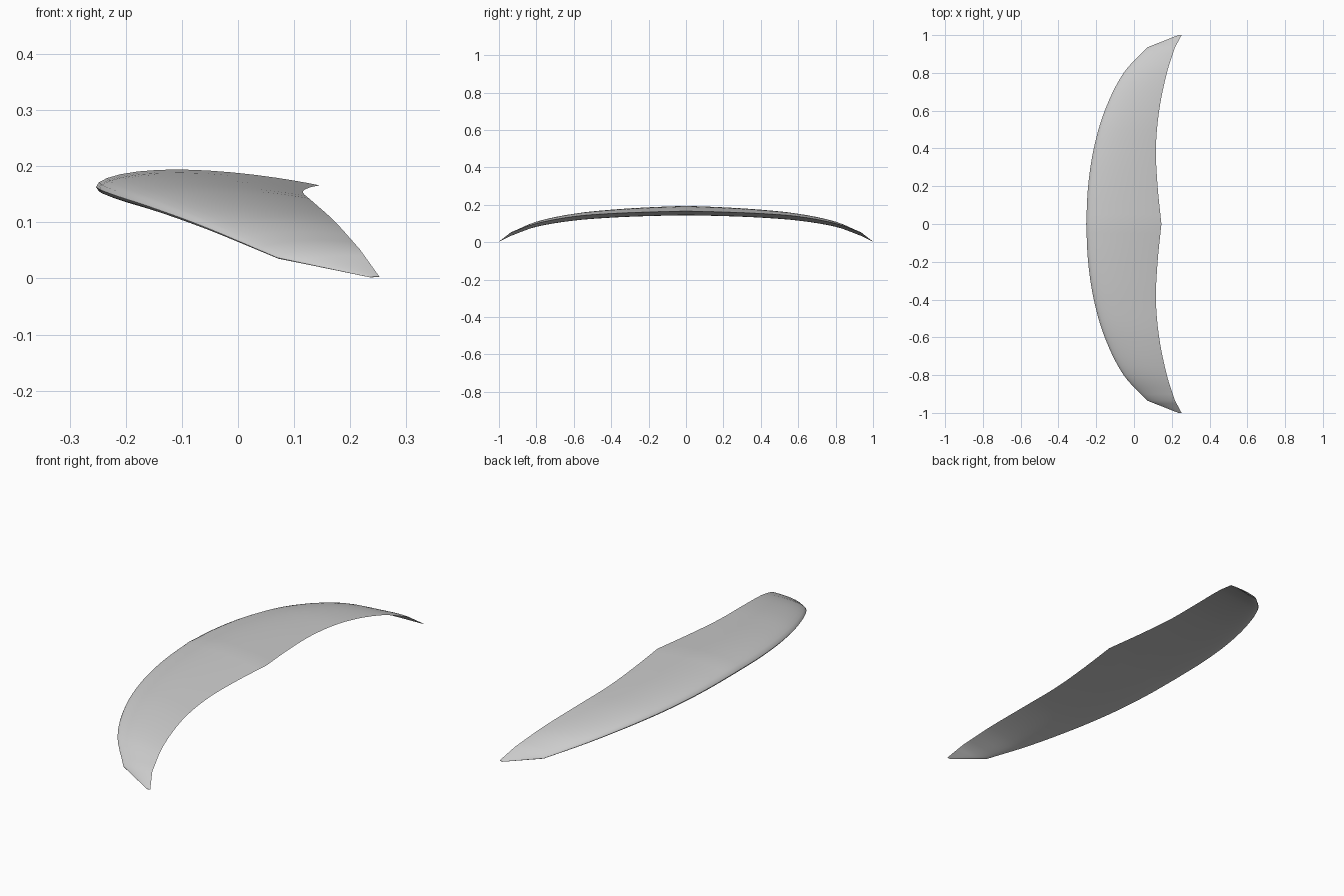
import bpy, bmesh, math

cube = bpy.data.objects.get("Cube")
if cube:
    bpy.data.objects.remove(cube, do_unlink=True)

# Rib stations: span, nose x, nose z, tail x, tail z, thickness ratio
RIBS = [
    (0, -.253, .163, .145, .166, .125),
    (.2, -.243, .157, .125, .161, .125),
    (.4, -.213, .146, .116, .153, .125),
    (.6, -.155, .127, .133, .137, .12),
    (.8, -.055, .09, .174, .1, .11),
    (.935, .07, .037, .217, .052, .09),
    (1, .235, .002, .252, .003, .06),
]
STEPS = 4
POINTS = 14


def smooth(a, b, c, d, t):
    """Cubic blend from b to c, with slopes set by uneven neighbours."""
    h = c[0] - b[0]
    out = []
    for p, q, r, s in zip(a, b, c, d):
        m = (r - p) / (c[0] - a[0]) * h
        n = (s - q) / (d[0] - b[0]) * h
        out.append((2*t**3 - 3*t*t + 1)*q + (t**3 - 2*t*t + t)*m
                   + (3*t*t - 2*t**3)*r + (t**3 - t*t)*n)
    return out


def stations():
    last = len(RIBS) - 2
    for i in range(last):
        b, c = RIBS[i], RIBS[i + 1]
        a = RIBS[i - 1] if i else [2*q - r for q, r in zip(b, c)]
        d = RIBS[i + 2] if i + 1 < last else [2*r - q for q, r in zip(b, c)]
        for k in range(STEPS):
            yield smooth(a, b, c, d, k / STEPS)
    # straight clipped wing tip
    for k in range(STEPS + 1):
        t = k / STEPS
        yield [q + (r - q) * t for q, r in zip(RIBS[-2], RIBS[-1])]


def section(y, nx, nz, tx, tz, thick):
    """Closed aerofoil loop: tail, over the top, nose, underside."""
    chord = tx - nx
    loop = []
    for k in range(2 * POINTS):
        u = (1 + math.cos(math.pi * k / POINTS)) / 2
        half = 5 * thick * (.297*math.sqrt(u) - .126*u - .352*u*u
                            + .284*u**3 - .103*u**4)
        side = 1 if k <= POINTS else -1
        camber = .06 * u * (1 - u)
        loop.append((nx + chord*u, y, nz + (tz - nz)*u + chord*(camber + side*half)))
    return loop


# Half wing lofted through the ribs
bm = bmesh.new()
rings = [[bm.verts.new(p) for p in section(*s)] for s in stations()]
for r, s in zip(rings, rings[1:]):
    for k in range(len(r)):
        j = (k + 1) % len(r)
        bm.faces.new((r[k], s[k], s[j], r[j]))
bm.faces.new(rings[-1])
bmesh.ops.recalc_face_normals(bm, faces=bm.faces)
# the root is open, so make sure the upper skin faces up
bm.normal_update()
top = max(bm.faces, key=lambda f: f.calc_center_median().z)
if top.normal.z < 0:
    bmesh.ops.reverse_faces(bm, faces=bm.faces)
mesh = bpy.data.meshes.new("wing")
bm.to_mesh(mesh)
bm.free()

wing = bpy.data.objects.new("wing", mesh)
bpy.context.collection.objects.link(wing)
mirror = wing.modifiers.new("Mirror", 'MIRROR')
mirror.use_axis = (False, True, False)
mirror.use_clip = True

# Plain grey skin
grey = bpy.data.materials.new("light grey")
grey.use_nodes = True
colour = (.6, .6, .6, 1)
grey.diffuse_color = colour
grey.node_tree.nodes["Principled BSDF"].inputs["Base Color"].default_value = colour
mesh.materials.append(grey)

bpy.context.view_layer.objects.active = wing
wing.select_set(True)
bpy.ops.object.shade_smooth_by_angle(angle=math.radians(40))
